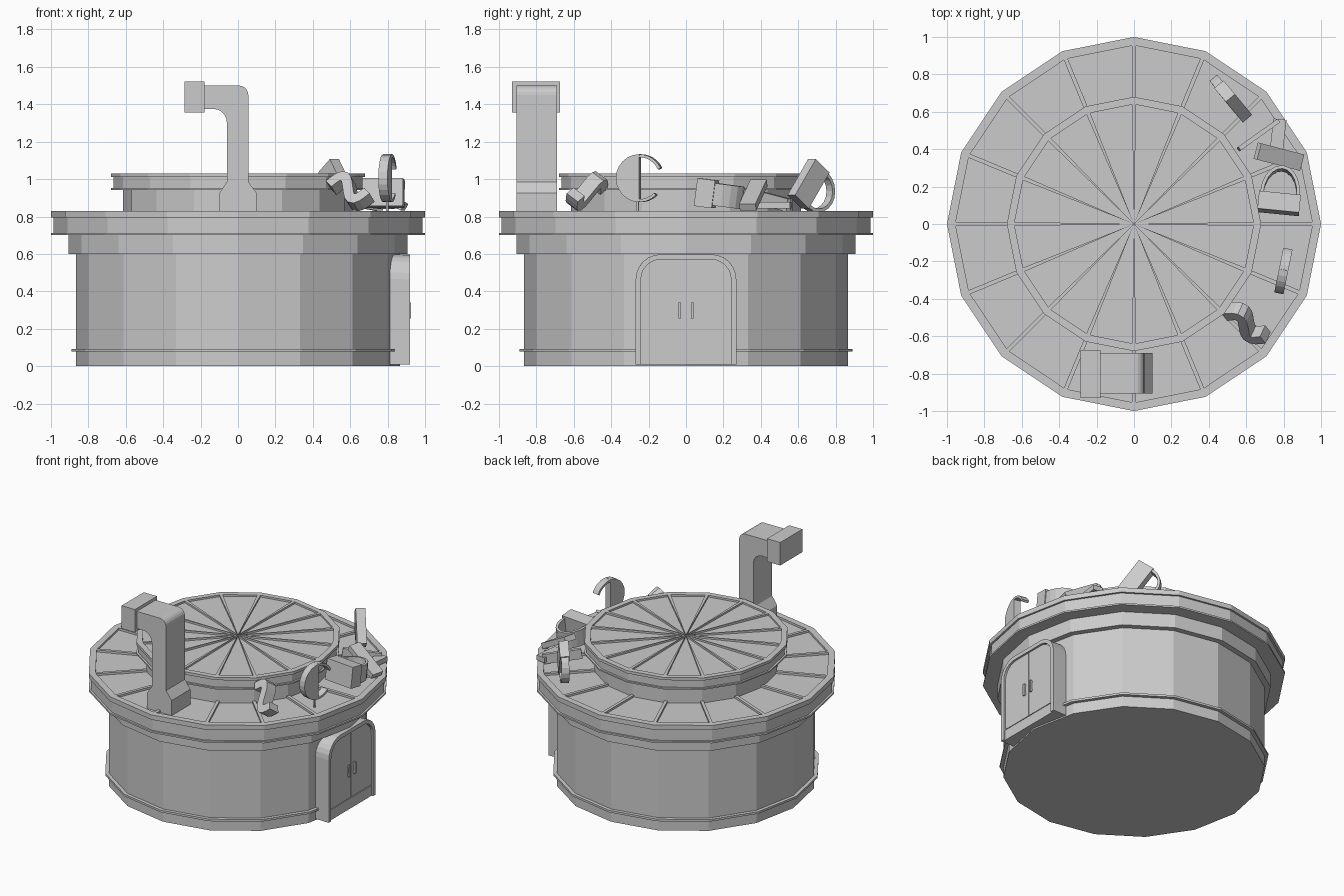
import bpy, bmesh, math
from mathutils import Vector, Matrix

if "Cube" in bpy.data.objects:
    bpy.data.objects.remove(bpy.data.objects["Cube"])

N = 16  # sides of the round building


def make(name, bm):
    bmesh.ops.recalc_face_normals(bm, faces=bm.faces[:])
    me = bpy.data.meshes.new(name)
    bm.to_mesh(me)
    bm.free()
    ob = bpy.data.objects.new(name, me)
    bpy.context.collection.objects.link(ob)
    return ob


def lathe(name, profile):
    """Turn an (r, z) profile into a flat-sided solid, capped at both ends."""
    bm = bmesh.new()
    rings = [[bm.verts.new((r * math.cos(2 * math.pi * i / N), r * math.sin(2 * math.pi * i / N), z))
              for i in range(N)] for r, z in profile]
    for a, b in zip(rings, rings[1:]):
        for i in range(N):
            j = (i + 1) % N
            bm.faces.new((a[i], a[j], b[j], b[i]))
    bm.faces.new(rings[0])
    bm.faces.new(rings[-1])
    return make(name, bm)


def prism(name, outline, d0, d1, M=Matrix()):
    """Extrude a 2D outline from depth d0 to d1, placed by M."""
    bm = bmesh.new()
    lo = [bm.verts.new(M @ Vector((u, v, d0))) for u, v in outline]
    hi = [bm.verts.new(M @ Vector((u, v, d1))) for u, v in outline]
    bm.faces.new(lo)
    bm.faces.new(hi)
    for i in range(len(lo)):
        j = (i + 1) % len(lo)
        bm.faces.new((lo[i], lo[j], hi[j], hi[i]))
    return make(name, bm)


def band(path, w):
    """Outline of a band of half width w along a 2D path."""
    p = [Vector(q) for q in path]
    left, right = [], []
    for i, q in enumerate(p):
        t = (p[min(i + 1, len(p) - 1)] - p[max(i - 1, 0)]).normalized()
        n = Vector((-t.y, t.x)) * w
        left.append(q + n)
        right.append(q - n)
    return left + right[::-1]


def arc(cu, cv, r, a0, a1, n=8, rv=None):
    rv = rv or r
    return [(cu + r * math.cos(math.radians(a0 + (a1 - a0) * i / n)),
             cv + rv * math.sin(math.radians(a0 + (a1 - a0) * i / n))) for i in range(n + 1)]


def rect(u0, u1, v0, v1):
    return [(u0, v0), (u1, v0), (u1, v1), (u0, v1)]


def frame(loc, u, v):
    """Placement matrix from an origin and two in-plane directions."""
    u = Vector(u).normalized()
    n = u.cross(Vector(v)).normalized()
    M = Matrix((u, n.cross(u), n)).transposed().to_4x4()
    M.translation = loc
    return M


# Round building: wall, eave band and lipped lower roof
lathe("wall", [(.865, 0), (.865, .62)])
lathe("base_trim", [(.89, .078), (.89, .093)])
lathe("eave_band", [(.905, .6), (.905, .71)])
lathe("lower_roof", [(1, .7), (1, .712), (.986, .712), (.986, .795), (1, .795), (1, .83),
                     (.955, .83), (.955, .815), (.6, .815)])
# Raised upper roof drum
lathe("upper_roof", [(.615, .8), (.615, .943), (.68, .943), (.68, .953), (.666, .953),
                     (.666, 1.01), (.68, 1.01), (.68, 1.03), (.64, 1.03), (.64, 1.017)])

# Radial roof ribs
for i in range(N):
    R = Matrix.Rotation(2 * math.pi * i / N, 4, 'Z')
    prism("lower_rib", rect(.6, .962, -.011, .011), .81, .83, R)
    prism("upper_rib", [(0, 0), (.645, -.011), (.645, .011)], 1.01, 1.03, R)

# Doorway on the right side
D = frame((0, 0, 0), (0, 1, 0), (0, 0, 1))


def arch(w, z0, top, r):
    return [(w, z0)] + arc(w - r, top - r, r, 0, 90, 6) + arc(r - w, top - r, r, 90, 180, 6) + [(-w, z0)]


prism("door_surround", arch(.268, .01, .597, .13), .78, .9, D)
prism("door_frame", band(arch(.255, .01, .584, .12), .014), .88, .92, D)
prism("door_step", rect(-.242, .242, .01, .085), .88, .908, D)
leaf = [(.004, .09), (.238, .09)] + arc(.128, .458, .11, 0, 90, 6) + [(.004, .568)]
for s in (-1, 1):
    prism("door_leaf", [(s * u, v) for u, v in leaf], .88, .908, D)
    prism("door_handle", rect(s * .034 - .007, s * .034 + .007, .255, .34), .914, .925, D)
    for z in (.265, .325):
        prism("handle_mount", rect(s * .034 - .005, s * .034 + .005, z, z + .01), .9, .92, D)

# Bent flue with flared foot and box hood, extruded along y
F = frame((0, 0, 0), (1, 0, 0), (0, 0, 1))
flue = [(-.1, .81), (.1, .81), (.1, .925), (.055, .985)] + arc(.005, 1.45, .05, 0, 90, 5) \
    + [(-.2, 1.5), (-.2, 1.375)] + arc(-.13, 1.305, .07, 90, 0, 5) + [(-.06, .985), (-.1, .925)]
prism("flue", flue, .69, .907, F)
prism("flue_hood", rect(-.287, -.18, 1.355, 1.522), .675, .93, F)

# Loose scrap on the roof: wavy strip
W = frame((.6, -.53, .935), (.85, -.5, -.15), (.35, .4, .75))
wave = [(-.12 + .24 * i / 14, .065 * math.sin(2 * math.pi * i / 14)) for i in range(15)]
prism("wavy_strip", band(wave, .028), -.04, .04, W)

# Broken disc standing on a thin post
B = frame((.8, -.245, 1.005), (.2, .98, 0), (0, 0, 1))
prism("half_disc", arc(0, 0, .128, 90, 270, 12), -.025, .025, B)
prism("disc_rim", band(arc(0, 0, .12, 90, 25, 6), .008), -.025, .025, B)
prism("disc_rim", band(arc(0, 0, .12, 270, 315, 6), .008), -.025, .025, B)
prism("disc_post", rect(-.018, -.008, -.19, -.1), -.006, .006, B)

# Blocks with curved straps
for loc, u, v, half, wide, reach, deep in (
        ((.775, .11, .925), (1, -.1, 0), (.1, .9, -.12), .112, .048, .19, .075),
        ((.53, .655, .975), (.38, -.46, -.8), (-.51, .6, -.58), .12, .06, .17, .032)):
    M = frame(loc, u, v)
    prism("scrap_block", rect(-half, half, -wide, wide), -deep, deep, M)
    prism("scrap_strap", band(arc(0, wide, half - .015, 0, 180, 10, reach - wide), .009), -deep * .8, deep * .8, M)

# Fallen slabs
for a, b, w, t in (((.66, .39, .98), (.89, .33, .85), .045, .02),
                   ((.56, .4, .9), (.77, .55, .86), .012, .035),
                   ((.76, .38, .86), (.78, .56, .86), .035, .018)):
    a, b = Vector(a), Vector(b)
    d = b - a
    M = frame((a + b) / 2, d, Vector((0, 0, 1)).cross(d))
    prism("fallen_slab", rect(-d.length / 2, d.length / 2, -w, w), -t, t, M)
